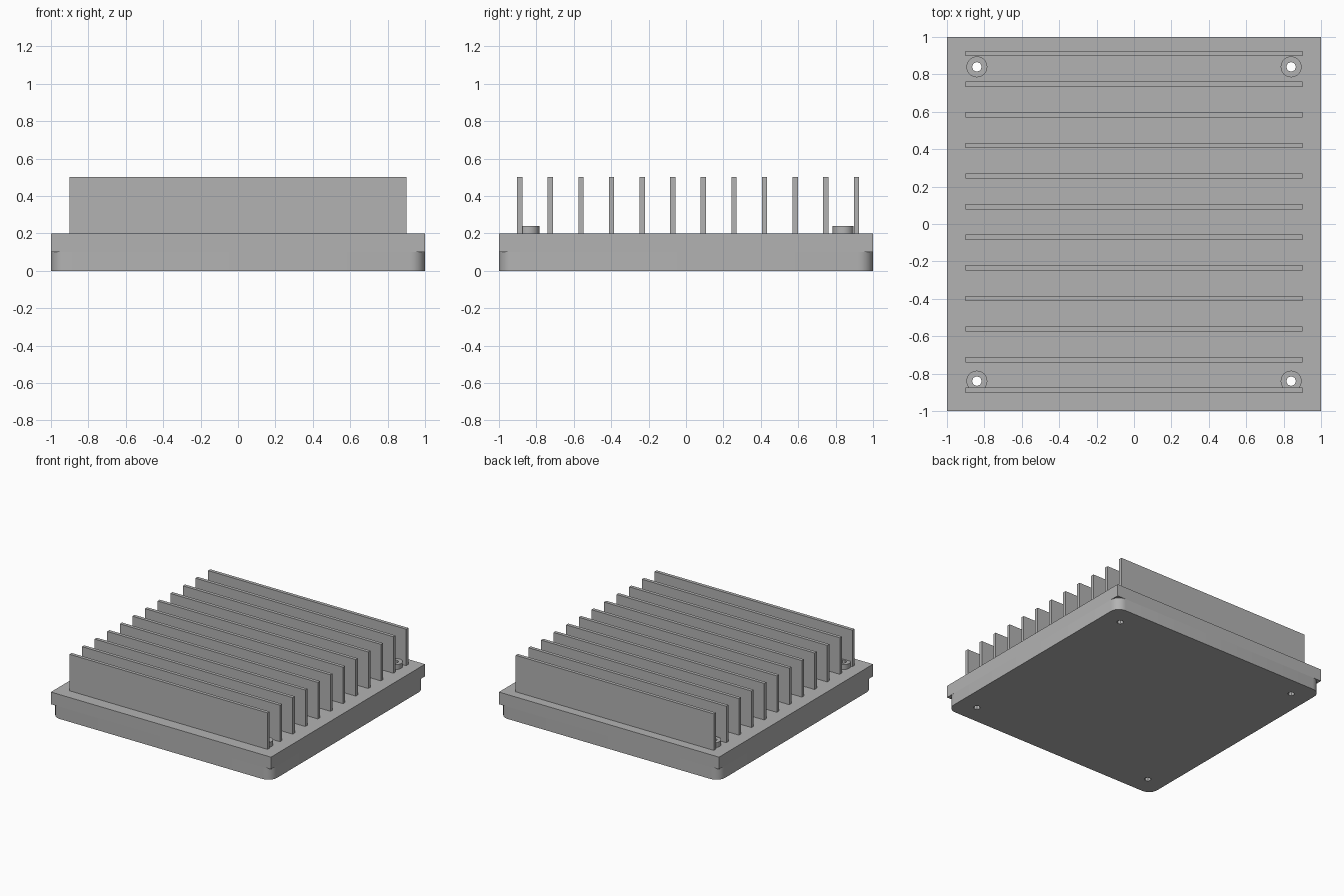
import bpy, bmesh, math

cube = bpy.data.objects.get("Cube")
if cube:
    bpy.data.objects.remove(cube, do_unlink=True)

# Single plain metal colour
metal = bpy.data.materials.new("grey metal")
metal.use_nodes = True
GREY = (0.45, 0.45, 0.45, 1)
metal.diffuse_color = GREY
metal.node_tree.nodes["Principled BSDF"].inputs["Base Color"].default_value = GREY


def prism(name, outline, z0, z1):
    """Extrude a closed xy outline from z0 to z1."""
    bm = bmesh.new()
    face = bm.faces.new([bm.verts.new((x, y, z0)) for x, y in outline])
    top = bmesh.ops.extrude_face_region(bm, geom=[face])["geom"]
    for v in top:
        if isinstance(v, bmesh.types.BMVert):
            v.co.z = z1
    bmesh.ops.recalc_face_normals(bm, faces=bm.faces)
    mesh = bpy.data.meshes.new(name)
    bm.to_mesh(mesh)
    bm.free()
    mesh.materials.append(metal)
    obj = bpy.data.objects.new(name, mesh)
    bpy.context.collection.objects.link(obj)
    return obj


def arc(cx, cy, r, start, sweep, steps):
    angles = [math.radians(start + sweep * i / steps) for i in range(steps + 1)]
    return [(cx + r * math.cos(a), cy + r * math.sin(a)) for a in angles]


def circle(cx, cy, r, sides):
    return arc(cx, cy, r, 0, 360, sides)[:-1]


def rectangle(x0, x1, y0, y1):
    return [(x0, y0), (x1, y0), (x1, y1), (x0, y1)]


# Base: square upper plate on a lower plate with rounded corners
corner_r = 0.08
c = 1 - corner_r
rounded = []
for i, (sx, sy) in enumerate([(1, 1), (-1, 1), (-1, -1), (1, -1)]):
    rounded += arc(sx * c, sy * c, corner_r, 90 * i, 90, 6)
lower = prism("lower_plate", rounded, 0, 0.1)
upper = prism("upper_plate", rectangle(-1, 1, -1, 1), 0.1, 0.2)
drilled = [lower, upper]

# Screw bosses and the hole cutters through them
cutters = bpy.data.collections.new("hole cutters")
bpy.context.scene.collection.children.link(cutters)
for sx, side in ((-1, "right"), (1, "left")):
    for sy, end in ((-1, "front"), (1, "back")):
        x, y = sx * 0.84, sy * 0.84
        drilled.append(prism(f"screw_boss_{end}_{side}", circle(x, y, 0.056, 24), 0.2, 0.24))
        cutter = prism(f"hole_cutter_{end}_{side}", circle(x, y, 0.026, 8), -0.1, 0.4)
        bpy.context.collection.objects.unlink(cutter)
        cutters.objects.link(cutter)
        cutter.hide_render = True
        cutter.hide_set(True)

for obj in drilled:
    mod = obj.modifiers.new("screw holes", "BOOLEAN")
    mod.operand_type = "COLLECTION"
    mod.collection = cutters
    mod.solver = "EXACT"

# Apply the holes, then drop the cutters
bpy.context.view_layer.update()
depsgraph = bpy.context.evaluated_depsgraph_get()
results = [bpy.data.meshes.new_from_object(o.evaluated_get(depsgraph)) for o in drilled]
for obj, mesh in zip(drilled, results):
    obj.modifiers.clear()
    obj.data = mesh
for cutter in list(cutters.objects):
    bpy.data.objects.remove(cutter, do_unlink=True)
bpy.data.collections.remove(cutters)

# Row of cooling fins
fin_count, thickness = 12, 0.028
pitch = 1.8 / (fin_count - 1)
for i in range(fin_count):
    y = -0.903 + i * pitch
    prism(f"fin_{i + 1}", rectangle(-0.9, 0.9, y, y + thickness), 0.2, 0.5)

# Smooth the rounded corners and bosses, keeping edges sharp
bpy.ops.object.select_all(action="DESELECT")
for obj in drilled:
    obj.select_set(True)
bpy.context.view_layer.objects.active = lower
bpy.ops.object.shade_smooth_by_angle(angle=math.radians(30))
